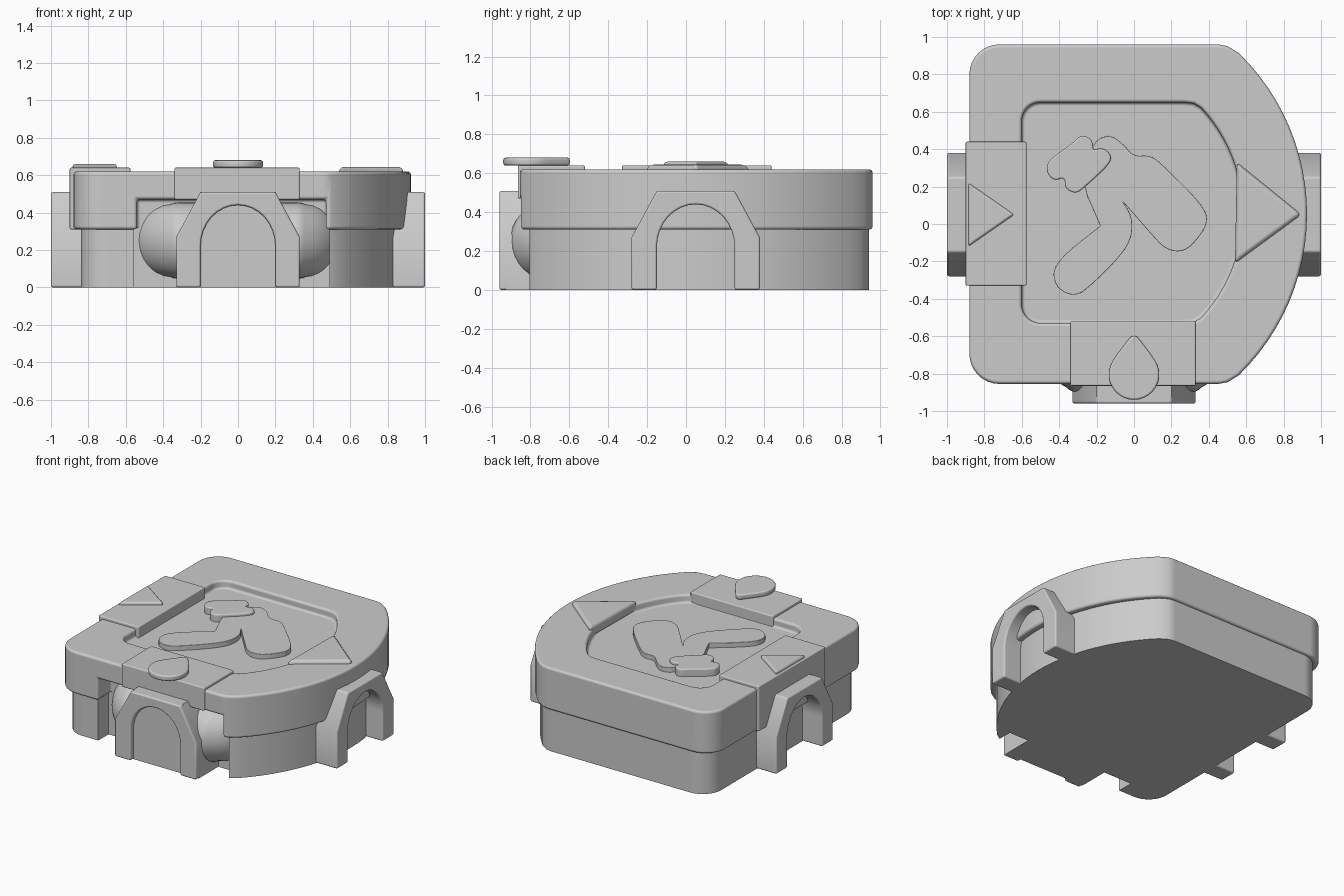
import bpy
import bmesh
from math import sin, cos, asin, pi, radians
from mathutils import Matrix

if "Cube" in bpy.data.objects:
    bpy.data.objects.remove(bpy.data.objects["Cube"])

grey = bpy.data.materials.new("stone_grey")
grey.use_nodes = True
COLOUR = (0.6, 0.6, 0.6, 1)
grey.diffuse_color = COLOUR
grey.node_tree.nodes["Principled BSDF"].inputs["Base Color"].default_value = COLOUR


def to_object(bm, name):
    bmesh.ops.recalc_face_normals(bm, faces=bm.faces)
    mesh = bpy.data.meshes.new(name)
    bm.to_mesh(mesh)
    bm.free()
    mesh.materials.append(grey)
    obj = bpy.data.objects.new(name, mesh)
    bpy.context.collection.objects.link(obj)
    return obj


def finish(obj, bevel=0, cutters=()):
    """Cut, round the edges, bake the modifiers and shade."""
    for cutter in cutters:
        mod = obj.modifiers.new("cut", 'BOOLEAN')
        mod.operation, mod.solver, mod.object = 'DIFFERENCE', 'EXACT', cutter
    if bevel:
        mod = obj.modifiers.new("bevel", 'BEVEL')
        mod.width, mod.segments, mod.limit_method = bevel, 3, 'ANGLE'
        mod.angle_limit = radians(40)
    bpy.context.view_layer.update()
    graph = bpy.context.evaluated_depsgraph_get()
    baked = bpy.data.meshes.new_from_object(obj.evaluated_get(graph))
    obj.modifiers.clear()
    obj.data = baked
    for cutter in cutters:
        bpy.data.objects.remove(cutter)
    bpy.ops.object.select_all(action='DESELECT')
    obj.select_set(True)
    bpy.context.view_layer.objects.active = obj
    bpy.ops.object.shade_smooth_by_angle(angle=radians(35))
    # Large flat faces keep flat shading next to rounded edges
    mod = obj.modifiers.new("flat_tops", 'WEIGHTED_NORMAL')
    mod.keep_sharp = True
    mod.weight = 100


def prism(name, points, low, high, matrix=Matrix()):
    bm = bmesh.new()
    base = bm.faces.new([bm.verts.new((x, y, low)) for x, y in points])
    top = bmesh.ops.extrude_face_region(bm, geom=[base])["geom"]
    verts = [v for v in top if isinstance(v, bmesh.types.BMVert)]
    bmesh.ops.translate(bm, verts=verts, vec=(0, 0, high - low))
    bm.transform(matrix)
    return to_object(bm, name)


def box(name, x0, x1, y0, y1, z0, z1):
    return prism(name, [(x0, y0), (x1, y0), (x1, y1), (x0, y1)], z0, z1)


def soften(points, rounds=2):
    """Corner cutting on a closed outline."""
    for _ in range(rounds):
        result = []
        for (ax, ay), (bx, by) in zip(points, points[1:] + points[:1]):
            result.append((ax * .75 + bx * .25, ay * .75 + by * .25))
            result.append((ax * .25 + bx * .75, ay * .25 + by * .75))
        points = result
    return points


def d_outline(x0, x1, y0, y1, xs, r):
    """Rounded rectangle whose +x side is one broad arc starting at xs."""
    mid, half, sag = (y0 + y1) / 2, (y1 - y0) / 2, x1 - xs
    radius = (half * half + sag * sag) / (2 * sag)
    reach = asin(half * .95 / radius)
    pts = [(xs - .06, y0), (xs - .01, y0 + half * .01)]
    for i in range(25):
        a = reach * (i / 12 - 1)
        pts.append((x1 - radius + radius * cos(a), mid + radius * sin(a)))
    pts += [(xs - .01, y1 - half * .01), (xs - .06, y1)]
    for cy, start in ((y1 - r, pi / 2), (y0 + r, pi)):
        for i in range(9):
            a = start + i * pi / 16
            pts.append((x0 + r + r * cos(a), cy + r * sin(a)))
    return pts


# Lower body with the front bay
bay = box("bay_cutter", -.56, .49, -1, -.7, -.1, .5)
body = prism("lower_body", d_outline(-.84, .88, -.82, .94, .49, .15), 0, .4)
finish(body, 0, [bay])

# Thick lid with a shallow sunken panel and the top of the bay
panel = prism("panel_cutter", d_outline(-.6, .58, -.53, .65, .33, .1), .56, .8)
lid_bay = box("lid_bay_cutter", -.54, .47, -1, -.7, .2, .47)
lid = prism("lid", d_outline(-.88, .925, -.855, .96, .51, .16), .31, .62)
finish(lid, .018, [panel, lid_bay])

# Straps folded over the lid
finish(box("side_strap", -.9, -.575, -.33, .44, .31, .64), .008)
finish(box("front_strap", -.34, .33, -.865, -.52, .47, .64), .008)

# Roller lying in the front bay, its rounded ends swept backwards
bm = bmesh.new()
profile = [(-.36 - .2 * sin(i * pi / 16), .195 * cos(i * pi / 16)) for i in range(8, -1, -1)]
profile += [(-.35, .2), (-.31, .205)]
profile += [(-x, r) for x, r in profile[::-1]]
verts = [bm.verts.new((x, 0, r)) for x, r in profile]
edges = [bm.edges.new(pair) for pair in zip(verts, verts[1:])]
bmesh.ops.spin(bm, geom=verts + edges, cent=(0, 0, 0), axis=(1, 0, 0), angle=2 * pi, steps=32)
bmesh.ops.remove_doubles(bm, verts=bm.verts, dist=.0005)
for v in bm.verts:
    v.co.y += .5 * max(0, abs(v.co.x) - .32)
bm.transform(Matrix.Translation((0, -.7, .25)))
finish(to_object(bm, "roller"))

# Arched gateways on three sides
outer = [(.33, 0), (.33, .27), (.2, .51), (-.2, .51), (-.33, .27), (-.33, 0)]
hole = [(-.2, 0)] + [(-.2 * cos(i * pi / 16), .22 + .22 * sin(i * pi / 16)) for i in range(17)] + [(.2, 0)]
upright = Matrix.Rotation(pi / 2, 4, 'X')
finish(prism("front_gateway", outer + hole, .9, .96, upright), .012)
finish(prism("front_gateway_back", outer, .68, .925, upright))
for name, turn in (("left_gateway", pi / 2), ("right_gateway", -pi / 2)):
    place = Matrix.Translation((0, .05, 0)) @ Matrix.Rotation(turn, 4, 'Z') @ upright
    finish(prism(name, outer + hole, .8, 1, place), .012)

# Flexed arm relief and the weight in its hand
arm = [(-.29, .24), (-.22, .44), (-.13, .48), (-.06, .43), (0, .36), (.09, .37),
       (.17, .3), (.36, .11), (.4, .02), (.35, -.07), (.27, -.15), (.17, -.14),
       (.08, -.04), (-.06, .12), (-.06, .12), (-.01, .04), (-.01, -.07),
       (-.07, -.17), (-.22, -.32), (-.31, -.39), (-.41, -.35), (-.44, -.25),
       (-.36, -.15), (-.18, -.01), (-.18, -.01)]
finish(prism("arm_relief", soften(arm), .54, .595), .01)
weight = [(-.47, .28), (-.43, .23), (-.37, .25), (-.37, .19), (-.31, .16), (-.26, .2),
          (-.13, .32), (-.12, .37), (-.17, .41), (-.22, .39), (-.22, .45), (-.28, .48),
          (-.33, .43), (-.46, .34)]
finish(prism("weight_relief", soften(weight), .55, .615), .01)

# Markers on the rim
finish(prism("pointer_marker", [(.55, .33), (.54, -.21), (.895, .05)], .56, .645), .025)
finish(prism("small_marker", [(-.885, .22), (-.885, -.12), (-.64, .05)], .62, .66), .015)
drop = [(.135 * cos(a), -.805 + .135 * sin(a)) for a in [radians(150 + i * 12) for i in range(21)]]
drop += [(.085, -.69), (.02, -.605), (0, -.595), (-.02, -.605), (-.085, -.69)]
finish(prism("drop_marker", drop, .64, .68), .012)
